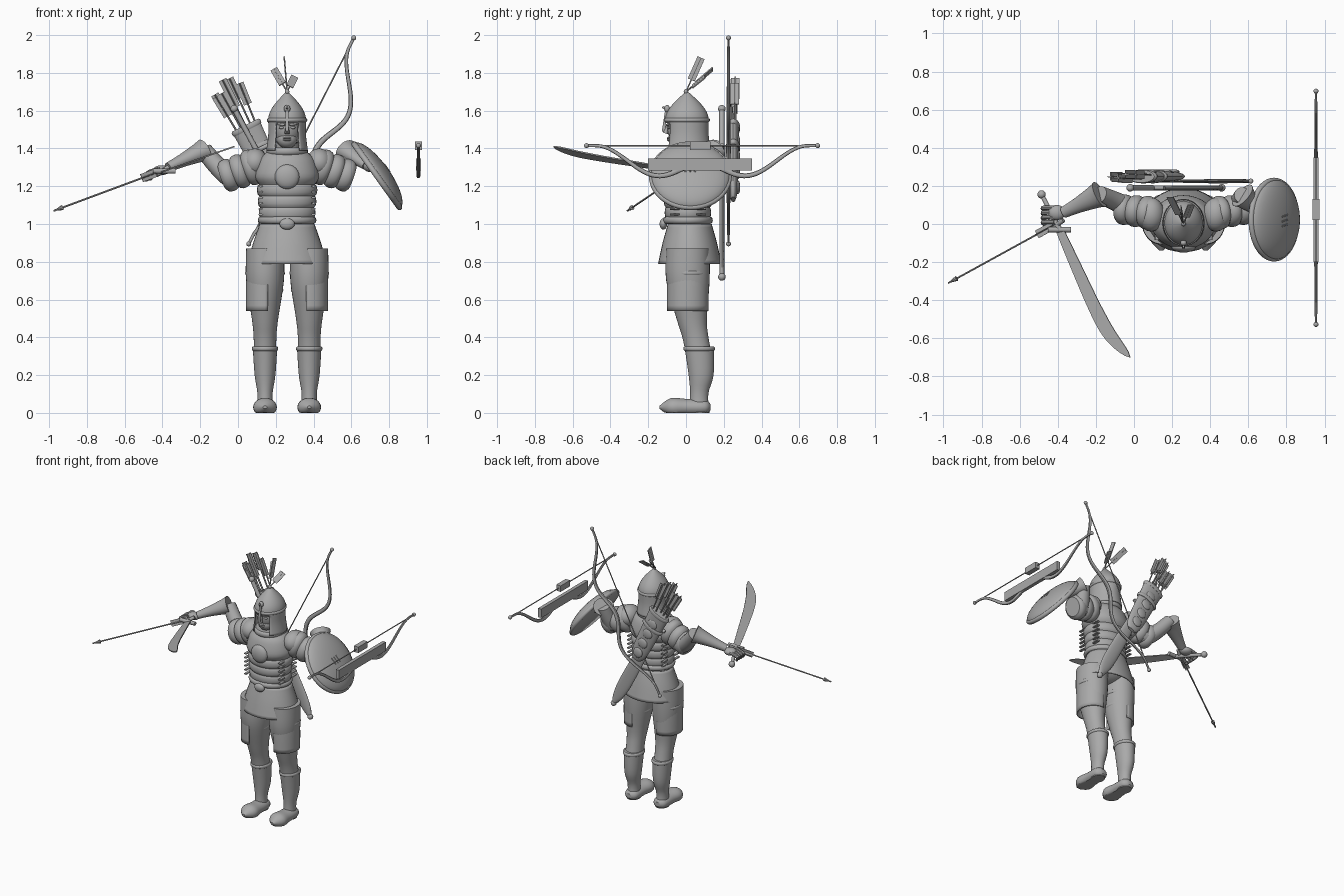
import bpy, bmesh, math, random
from mathutils import Vector

random.seed(4)
cube = bpy.data.objects.get("Cube")
if cube:
    bpy.data.objects.remove(cube)

grey = bpy.data.materials.new("plain_grey")
grey.use_nodes = True
grey.diffuse_color = (.4, .4, .4, 1)
grey.node_tree.nodes["Principled BSDF"].inputs["Base Color"].default_value = grey.diffuse_color

X, Y, Z = Vector((1, 0, 0)), Vector((0, 1, 0)), Vector((0, 0, 1))
middle = X * .26  # body centre line
parts = []


def finish(name, bm):
    bmesh.ops.recalc_face_normals(bm, faces=bm.faces)
    mesh = bpy.data.meshes.new(name)
    bm.to_mesh(mesh)
    bm.free()
    mesh.materials.append(grey)
    obj = bpy.data.objects.new(name, mesh)
    bpy.context.collection.objects.link(obj)
    parts.append(obj)
    return obj


def spline(rows, steps):
    """Catmull-Rom refinement of rows of numbers."""
    rows = [Vector(row) for row in rows]
    before, after = [rows[0]] + rows[:-1], rows[1:]
    fine = []
    for i, (a, b, c) in enumerate(zip(before, rows, after)):
        d = rows[min(i + 2, len(rows) - 1)]
        for j in range(steps):
            t = j / steps
            fine.append(b + t / 2 * (c - a + t * (2 * a - 5 * b + 4 * c - d + t * (3 * (b - c) + d - a))))
    return fine + rows[-1:]


def skin(name, points, widths, depths, up=Y, sides=16, axis=None, cap=True, keep=None, shell=0):
    """Join elliptical rings along points; four sides make a box."""
    grow, phase = (math.sqrt(2), math.pi / 4) if sides == 4 else (1, 0)
    bm, rings, last = bmesh.new(), [], len(points) - 1
    for i, point in enumerate(points):
        along = axis or points[min(i + 1, last)] - points[max(i - 1, 0)]
        across = along.cross(up).normalized()
        other = across.cross(along).normalized()
        ring = []
        for j in range(sides):
            angle = math.tau * j / sides + phase
            offset = across * math.cos(angle) * widths[i] + other * math.sin(angle) * depths[i]
            co = point + offset * grow
            co.z = max(co.z, 0)
            ring.append(bm.verts.new(co))
        rings.append(ring)
    for low, high in zip(rings, rings[1:]):
        for j in range(sides):
            quad = low[j - 1], low[j], high[j], high[j - 1]
            if keep is None or keep(sum((v.co for v in quad), Vector()) / 4):
                bm.faces.new(quad)
    if cap:
        bm.faces.new(rings[0])
        bm.faces.new(rings[-1])
    obj = finish(name, bm)
    if shell:
        mod = obj.modifiers.new("thickness", "SOLIDIFY")
        mod.thickness = shell


def limb(name, points, size, flat=1, thick=None, steps=1, **options):
    """Tube through points; size is a width, a start and end width, or a rule."""
    points = spline(points, steps)
    if isinstance(size, tuple):
        rule = lambda t: size[0] + (size[1] - size[0]) * t
    else:
        rule = size if callable(size) else lambda t: size
    widths = [rule(i / (len(points) - 1)) for i in range(len(points))]
    skin(name, points, widths, [thick or w * flat for w in widths], **options)


def turned(name, origin, rows, axis=Z, depth=1, steps=4, sides=32, **options):
    """Loft of (height, radius) or (height, radius, y shift) rows along an axis."""
    rows = spline(rows, steps)
    points = [origin + axis * row[0] + (Y * row[2] if len(row) > 2 else Vector()) for row in rows]
    widths = [max(row[1], .001) for row in rows]
    skin(name, points, widths, [w * depth for w in widths], axis=axis, sides=sides, **options)


def band(name, centre, radius, height, axis=Z, depth=1, bulge=.1, **options):
    """Rounded band that bulges outwards."""
    rows = []
    for i in range(7):
        t = i / 6
        rows.append((height * (t - .5), radius * (1 - bulge + bulge * math.sin(math.pi * t) ** .5)))
    turned(name, centre, rows, axis, depth, 1, **options)


def ball(name, centre, x, y, z):
    bm = bmesh.new()
    bmesh.ops.create_uvsphere(bm, u_segments=20, v_segments=12, radius=1)
    for v in bm.verts:
        v.co = Vector(centre) + Vector((v.co.x * x, v.co.y * y, v.co.z * z))
    finish(name, bm)


def on_body(y, z, x=0):
    return middle + X * x + Y * y + Z * z


# Cuirass, waist lames, belt and skirt
trunk = on_body(.01, 0)
turned("cuirass", trunk, [(1.4, .08), (1.37, .12), (1.33, .15), (1.25, .17), (1.2, .14)], depth=.83)
for i in range(3):
    band("waist_lame", on_body(.01, 1.18 - i * .06), .16 - i * .005, .07, depth=.82)
band("belt", on_body(.01, 1.02), .155, .04, depth=.85)
turned("skirt", on_body(.02, 0), [(1, .145), (.9, .18), (.79, .21)], depth=.8, cap=False, shell=.01)
ball("hips", on_body(.02, .9), .15, .12, .1)
ball("belt_buckle", on_body(-.12, 1), .04, .02, .03)
ball("chest_disc", on_body(-.12, 1.25), .065, .03, .065)
for side in (-1, 1):
    for row in range(6):
        for y in (-.06, .08):
            lace = on_body(y, 1.2 - row * .03, side * .14)
            limb("side_lace", [lace - Y * .025, lace + Y * .025], .012, .5, up=Z, sides=8)

# Head and face
ball("head", on_body(0, 1.51), .08, .1, .11)
ball("jaw", on_body(-.04, 1.45), .055, .055, .05)
limb("neck", [on_body(.02, 1.35), on_body(.02, 1.5)], .06)
limb("nose", [on_body(-.095, 1.53), on_body(-.11, 1.48)], (.006, .014))
for side in (-1, 1):
    ball("eye", on_body(-.09, 1.51, side * .03), .014, .01, .007)
    limb("eyebrow", [on_body(-.1, 1.525, side * .012), on_body(-.085, 1.53, side * .05)], .006, up=Z)
    ball("lip", on_body(-.09, 1.45 + side * .005), .022, .012, .006)

# Helmet with open face, nasal guard and plume
dome = [(1.39, .11), (1.47, .1)]
for i in range(11):
    dome.append((1.55 + .0155 * i, .1 * math.cos(math.pi / 2 * i / 10)))
turned("helmet", on_body(.005, 0), dome, depth=1.15, sides=48, cap=False, shell=.006,
       keep=lambda c: c.z > 1.54 or c.y > 0 or abs(c.x - middle.x) > .062)
band("brow_band", on_body(.005, 1.55), .107, .025, depth=1.14)
band("collar", on_body(.01, 1.385), .11, .04, depth=1.03)
limb("nasal_guard", [on_body(-.1, 1.62), on_body(-.12, 1.49)], .008, sides=4)
limb("nasal_hook", [on_body(-.09, 1.6), on_body(-.125, 1.62)], .006, up=Z)
ball("nasal_spoon", on_body(-.1, 1.61), .017, .015, .02)
ball("helmet_finial", on_body(0, 1.7), .012, .012, .015)
root = on_body(0, 1.7)
for x, y, z, width, thick in ((-.07, .14, .12, .02, .003), (-.015, .08, .18, .003, .02), (.04, .1, .08, .02, .003)):
    reach = Vector((x, y, z))
    limb("plume_quill", [root, root + reach], .004, sides=6)
    limb("plume_feather", [root + reach * .35, root + reach], width, thick=thick, sides=4)

# Legs, boots and thigh plates
for side in (-1, 1):
    hip = middle + X * side * .117
    turned("leg", hip, [(.87, .1, .01), (.7, .1, .01), (.5, .07, .03), (.4, .06, .05), (.3, .06, .07)], depth=1.15)
    turned("boot_shaft", hip, [(.35, .065, .07), (.2, .055, .08), (.1, .04, .07), (0, .045, .07)], depth=1.2)
    band("boot_cuff", hip + Y * .07 + Z * .34, .07, .025, depth=1.2)
    for z, radius in ((.74, .105), (.65, .097)):
        band("thigh_strap", hip + Y * .015 + Z * z, radius, .03)
    foot = [(-.13, .02), (-.1, .05), (0, .055), (.08, .06), (.14, .01)]
    turned("foot", hip + Z * .03, foot, axis=-Y, depth=.8, up=Z)
    turned("thigh_plate", hip + Y * .01, [(.83, .095), (.7, .1), (.54, .1)], depth=1.1, sides=40, cap=False,
           shell=.01, keep=lambda c: (c.x - hip.x) * side > -.015)

# Layered sleeves on both arms
for side in (-1, 1):
    ball("shoulder", on_body(.05, 1.325, side * .17), .07, .09, .075)
    slope = Vector((side * .2, .025, -.07))
    for i in range(3):
        centre = on_body(.06, 1.3, side * .19) + slope * i * .3
        band("sleeve_lame", centre, .088 - i * .004, .075, slope.normalized(), 1.1, .25, up=Z)

# Forearms, flared gauntlets and hands
right_cuff, right_wrist = Vector((-.18, .155, 1.39)), Vector((-.37, .06, 1.3))
left_cuff, left_wrist = Vector((.57, .15, 1.39)), Vector((.68, .05, 1.31))
right_elbow, left_elbow = on_body(.09, 1.245, -.29), on_body(.09, 1.25, .28)
for name, start, elbow, cuff, wrist in (("right", -.22, right_elbow, right_cuff, right_wrist),
                                        ("left", .22, left_elbow, left_cuff, left_wrist)):
    bend = elbow.lerp(cuff, .5) - Z * .015
    limb(name + "_forearm", [on_body(.08, 1.28, start), elbow, bend, cuff], (.06, .045), steps=4)
    flare = lambda t: .03 + .042 * (1 - t) ** 1.5
    limb(name + "_gauntlet", [cuff, cuff.lerp(wrist, .5), wrist], flare, .85, steps=5, up=Z, sides=24)
ball("left_fist", left_wrist + X * .02, .04, .04, .035)
ball("right_palm", right_wrist - X * .035 - Z * .015, .045, .04, .026)
for i in range(4):
    knuckle = Vector((-.42, .085 - i * .025, 1.29))
    middle_joint = knuckle - X * .06 - Z * .02
    tip = knuckle - X * .04 - Z * .055 - Y * .02
    limb("right_finger", [knuckle, middle_joint, tip], (.012, .009), steps=4, sides=8)
limb("right_thumb", [right_wrist - Y * .04, right_wrist - X * .06 - Y * .08 - Z * .04], .012, up=Z)


# Curved sword lying in a tilted plane
def on_tilt(x, y):
    return Vector((x, y, 1.417 + .35 * x))


tilt = Vector((-.35, 0, 1))
hilt, pommel = on_tilt(-.39, -.03), on_tilt(-.485, .155)
limb("sword_blade", [hilt, on_tilt(-.31, -.21), on_tilt(-.2, -.45), on_tilt(-.12, -.59), on_tilt(-.02, -.7)],
     lambda t: (.02 + .03 * t) * (1 - t ** 5) + .001, thick=.004, up=tilt, sides=4, steps=4)
limb("sword_grip", [hilt, pommel], (.015, .011), up=tilt)
limb("sword_guard", [hilt - X * .06, hilt + X * .06], .014, up=tilt)
ball("sword_pommel", pommel, .022, .022, .022)


# Arrows: one in the hand and a bundle in the quiver
def arrow(name, tail, tip):
    along = (tip - tail).normalized()
    limb(name + "_shaft", [tail, tip], .005, sides=6)
    for width, thick in ((.022, .002), (.002, .022)):
        limb(name + "_fletching", [tail, tail + along * .12], width, thick=thick, sides=4)


held_tail, held_tip = Vector((-.41, 0, 1.28)), Vector((-.975, -.31, 1.07))
arrow("held_arrow", held_tail, held_tip)
limb("held_arrow_head", [held_tip.lerp(held_tail, .08), held_tip], (.014, .001), sides=8)

mouth, end = Vector((.045, .25, 1.51)), Vector((.235, .25, 1.13))
along = (end - mouth).normalized()
sideways = along.cross(Y)
limb("quiver", [mouth, end], lambda t: .08 - .02 * t - .03 * t ** 8, .4, steps=12, sides=24)
for shift in (0, .12):
    band("quiver_band", mouth + along * shift, .085, .03, along, .43)
for i in range(4):
    ball("quiver_boss", mouth.lerp(end, .2 + i * .21) + Y * .025, .037, .012, .037)
for i in range(9):
    spot = mouth + sideways * (i % 5 - 2) * .025 + Y * random.uniform(-.015, .015)
    fan = sideways * (i % 5 - 2) * .011
    arrow("quiver_arrow", spot + fan - along * random.uniform(.21, .29), spot + along * .05)


# Recurved bows
def ease(t):
    return (1 - math.cos(math.pi * min(max(t, 0), 1))) / 2


def bow(name, origin, along, belly, reach=.612):
    curve = []
    for i in range(-30, 31):
        f = abs(i) / 30
        rise = .09 + .07 * ease(f / .37) if f < .37 else .16 * ease((.92 - f) / .55)
        curve.append(origin + along * reach * i / 30 + belly * rise)
    up = along.cross(belly)
    limb(name + "_limbs", curve, lambda t: .016 - .016 * abs(t - .5), .8, up=up, sides=10)
    limb(name + "_string", [curve[0], curve[-1]], .004, up=up, sides=6)
    for tip in (curve[0], curve[-1]):
        ball(name + "_nock", tip, .013, .013, .013)


nocked = Vector((.955, .085, 1.415))
bow("side_bow", nocked, Y, -Z)
case, block = nocked - Z * .1, nocked - Y * .01
limb("side_bow_case", [case - Y * .285, case + Y * .265], .013, thick=.033, up=Z, sides=4)
limb("side_bow_block", [block - Y * .055, block + Y * .055], .018, thick=.022, up=Z, sides=4)
slant = Vector((.454, 0, .89)).normalized()
bow("back_bow", Vector((.335, .225, 1.44)), slant, Y.cross(slant))

# Sheathed sword slung across the back
knob, tip = Vector((-.02, .19, 1.61)), Vector((.46, .19, .72))
throat = knob.lerp(tip, .25)
limb("scabbard", [throat, tip], lambda t: .028 + .04 * t - .06 * t ** 6, thick=.013, steps=16)
limb("sheathed_grip", [knob, throat], .014)
limb("sheathed_guard", [throat - X * .06 - Z * .03, throat + X * .06 + Z * .03], .012)
for spot in (knob, tip):
    ball("sheathed_end_knob", spot, .02, .02, .02)

# Domed round shield with claw marks
boss, outward = Vector((.735, .023, 1.255)), Vector((.81, 0, .58)).normalized()
dome = [(.07 * math.cos(math.pi / 2 * i / 10), .212 * math.sin(math.pi / 2 * i / 10)) for i in range(11)]
turned("shield_dome", boss, dome, outward, steps=1, sides=48)
band("shield_rim", boss, .22, .03, outward, bulge=.05, sides=48)
for i in range(3):
    mark = boss + outward * .068 + Y * (i - 1) * .025
    slash = outward.cross(Y) * .025
    limb("shield_claw_mark", [mark - slash, mark + slash - Y * .01], .005, up=outward, sides=6)

# Smooth shading with sharp edges kept
bpy.ops.object.select_all(action="DESELECT")
for obj in parts:
    obj.select_set(True)
bpy.context.view_layer.objects.active = parts[0]
bpy.ops.object.shade_smooth_by_angle(angle=math.radians(35))
